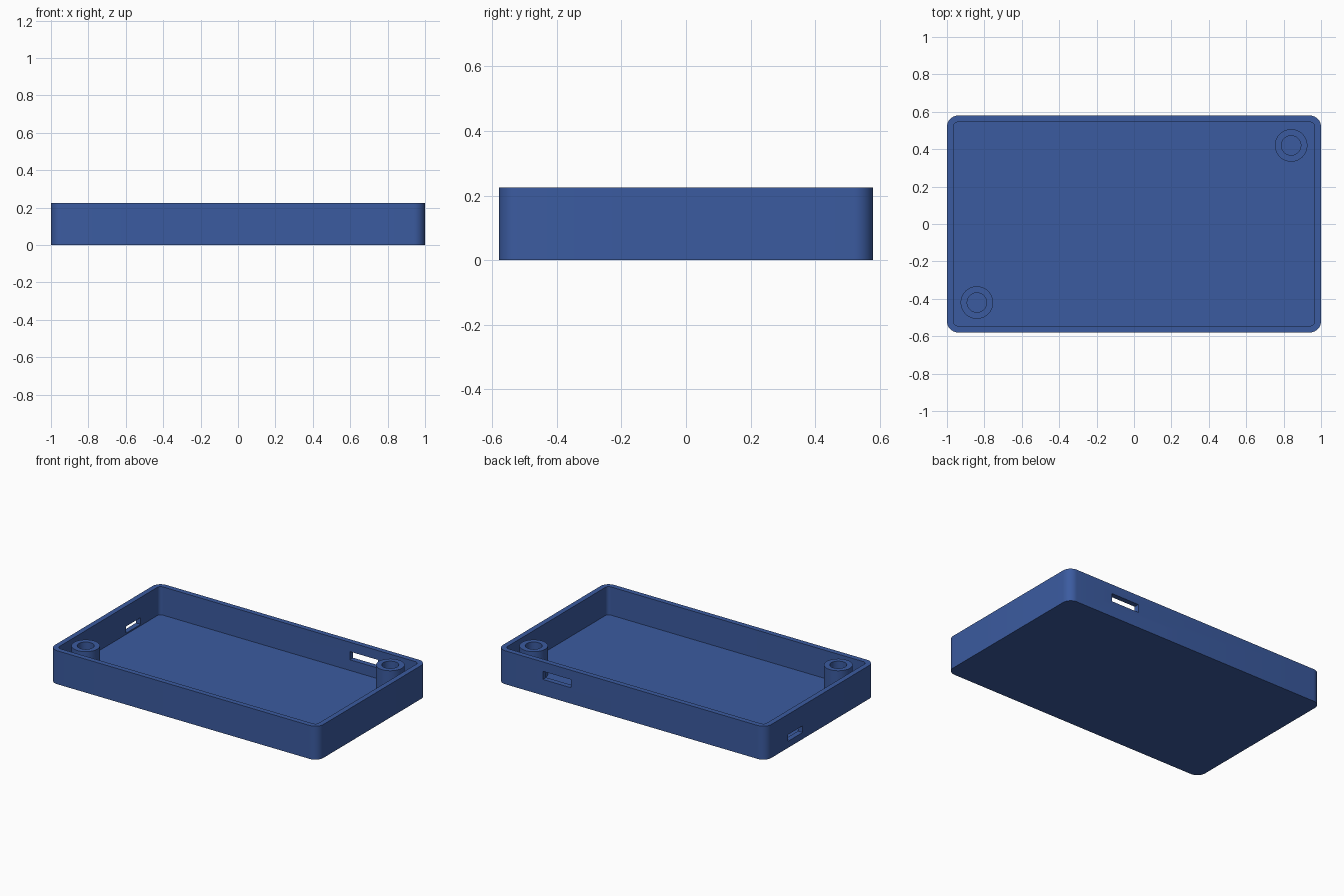
import bpy, bmesh, math

if "Cube" in bpy.data.objects:
    bpy.data.objects.remove(bpy.data.objects["Cube"])

HX, HY, H = 1.0, 0.58, 0.225      # outer half sizes and height
WALL, FLOOR = 0.035, 0.035

blue = bpy.data.materials.new("enclosure blue")
blue.diffuse_color = (0.044, 0.105, 0.352, 1)
blue.use_nodes = True
blue.node_tree.nodes["Principled BSDF"].inputs["Base Color"].default_value = blue.diffuse_color


def make_object(name, bm):
    bmesh.ops.recalc_face_normals(bm, faces=bm.faces)
    mesh = bpy.data.meshes.new(name)
    bm.to_mesh(mesh)
    bm.free()
    obj = bpy.data.objects.new(name, mesh)
    bpy.context.collection.objects.link(obj)
    mesh.materials.append(blue)
    return obj


def rounded_block(name, hx, hy, r, z0, z1, seg=10):
    """Upright prism with rounded vertical corners."""
    bm = bmesh.new()
    pts = []
    for k, (sx, sy) in enumerate([(1, 1), (-1, 1), (-1, -1), (1, -1)]):
        for i in range(seg + 1):
            a = math.pi / 2 * (k + i / seg)
            pts.append((sx * (hx - r) + r * math.cos(a), sy * (hy - r) + r * math.sin(a), z0))
    face = bm.faces.new([bm.verts.new(p) for p in pts])
    top = bmesh.ops.extrude_face_region(bm, geom=[face])["geom"]
    bmesh.ops.translate(bm, vec=(0, 0, z1 - z0), verts=[v for v in top if isinstance(v, bmesh.types.BMVert)])
    return make_object(name, bm)


def box(name, lo, hi):
    bm = bmesh.new()
    bmesh.ops.create_cube(bm, size=1)
    for v in bm.verts:
        v.co = [(a + b) / 2 + c * (b - a) for a, b, c in zip(lo, hi, v.co)]
    return make_object(name, bm)


def smooth(obj):
    bpy.ops.object.select_all(action='DESELECT')
    obj.select_set(True)
    bpy.context.view_layer.objects.active = obj
    bpy.ops.object.shade_smooth_by_angle(angle=math.radians(30))


def screw_post(name, x, y, r_out=0.087, r_in=0.052, n=48):
    """Hollow post standing on the floor, flush with the rim."""
    bm = bmesh.new()
    rings = []
    for r, z in [(r_out, FLOOR), (r_out, H), (r_in, H), (r_in, FLOOR)]:
        rings.append([bm.verts.new((x + r * math.cos(2 * math.pi * i / n),
                                    y + r * math.sin(2 * math.pi * i / n), z)) for i in range(n)])
    for k in range(4):
        a, b = rings[k], rings[(k + 1) % 4]
        for i in range(n):
            j = (i + 1) % n
            bm.faces.new((a[i], a[j], b[j], b[i]))
    smooth(make_object(name, bm))


# Open tray: rounded block with its inside and two port slots cut away
tray = rounded_block("tray", HX, HY, 0.06, 0, H)
cutters = [
    rounded_block("cavity_cutter", HX - WALL, HY - WALL, 0.025, FLOOR, H + 0.1),
    box("back_slot_cutter", (0.452, 0.5, 0.107), (0.66, 0.65, 0.162)),
    box("left_slot_cutter", (-1.1, 0.187, 0.044), (-0.9, 0.343, 0.089)),
]
for c in cutters:
    mod = tray.modifiers.new(c.name, 'BOOLEAN')
    mod.operation = 'DIFFERENCE'
    mod.solver = 'EXACT'
    mod.object = c
    c.hide_render = True
bpy.context.view_layer.objects.active = tray
for c in cutters:
    bpy.ops.object.modifier_apply(modifier=c.name)
    bpy.data.objects.remove(c)
smooth(tray)

# Screw posts in two opposite corners
screw_post("back_right_post", 0.84, 0.42)
screw_post("front_left_post", -0.84, -0.42)
